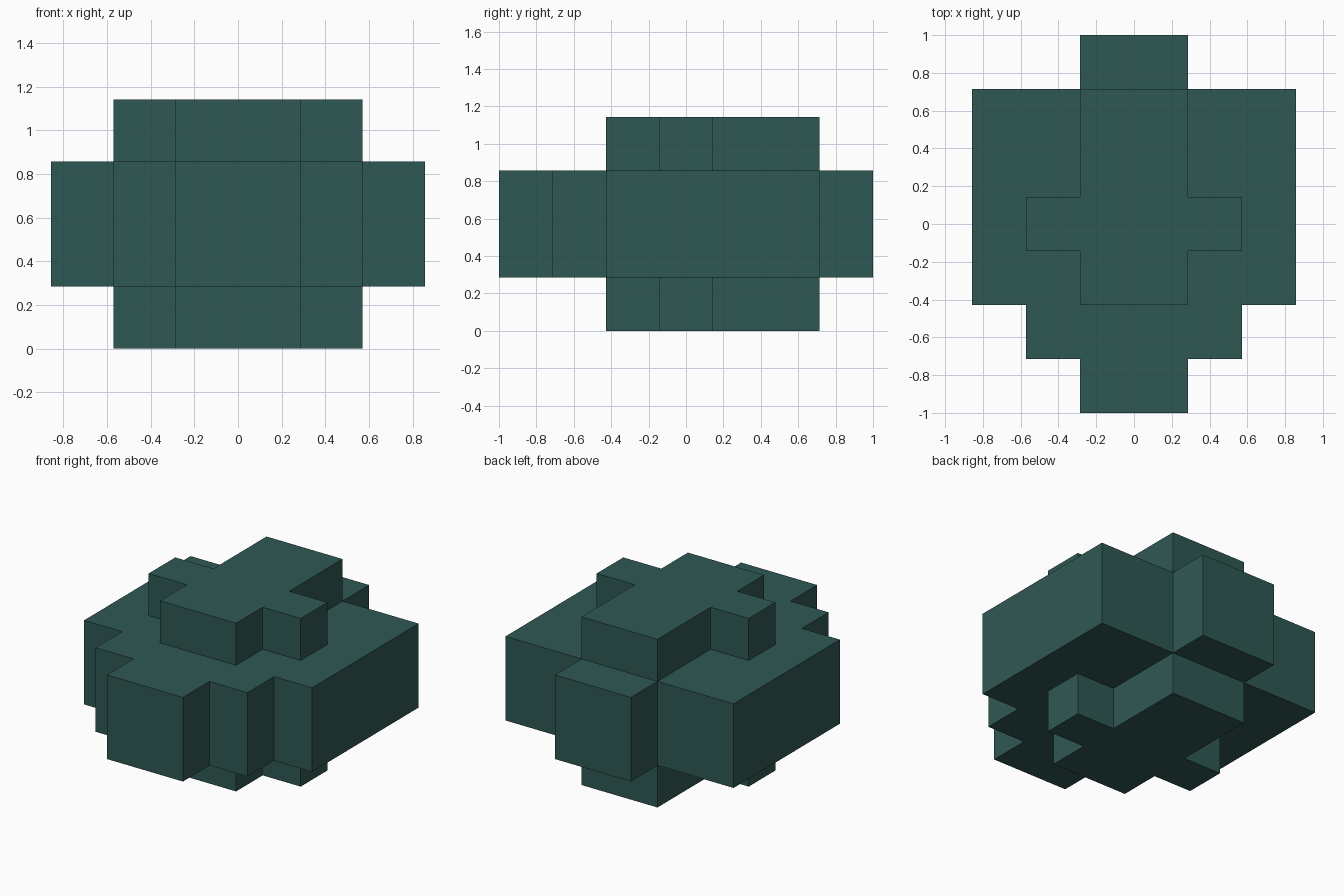
import bpy, bmesh

if "Cube" in bpy.data.objects:
    bpy.data.objects.remove(bpy.data.objects["Cube"])

U = 2 / 7  # one block unit

teal = bpy.data.materials.new("dark_teal")
teal.diffuse_color = (0.0284, 0.0976, 0.0887, 1)
teal.use_nodes = True
teal.node_tree.nodes["Principled BSDF"].inputs["Base Color"].default_value = teal.diffuse_color


def prism(name, half, z0, z1):
    """Extrude an outline mirrored in x; half lists its right side from front to back."""
    outline = half + [(-x, y) for x, y in reversed(half)]
    bm = bmesh.new()
    base = bm.faces.new([bm.verts.new((x * U, y * U, z0 * U)) for x, y in outline])
    top = bmesh.ops.extrude_face_region(bm, geom=[base])["geom"]
    verts = [v for v in top if isinstance(v, bmesh.types.BMVert)]
    bmesh.ops.translate(bm, verts=verts, vec=(0, 0, (z1 - z0) * U))
    bmesh.ops.recalc_face_normals(bm, faces=bm.faces)
    mesh = bpy.data.meshes.new(name)
    bm.to_mesh(mesh)
    bm.free()
    mesh.materials.append(teal)
    obj = bpy.data.objects.new(name, mesh)
    bpy.context.collection.objects.link(obj)
    return obj


# Wide middle layer, stepped at the front with a single block row at the back
body = prism("stepped_body",
             [(1, -3.5), (1, -2.5), (2, -2.5), (2, -1.5),
              (3, -1.5), (3, 2.5), (1, 2.5), (1, 3.5)], 1, 3)

# Cross-shaped core that shows as a cap above and a foot below
core = prism("cross_core",
             [(1, -1.5), (1, -0.5), (2, -0.5), (2, 0.5), (1, 0.5), (1, 2.5)], 0, 4)

# Join the core into the body so no inner faces remain
union = body.modifiers.new("join_core", 'BOOLEAN')
union.operation = 'UNION'
union.solver = 'EXACT'
union.object = core
core.hide_render = True
core.hide_set(True)
